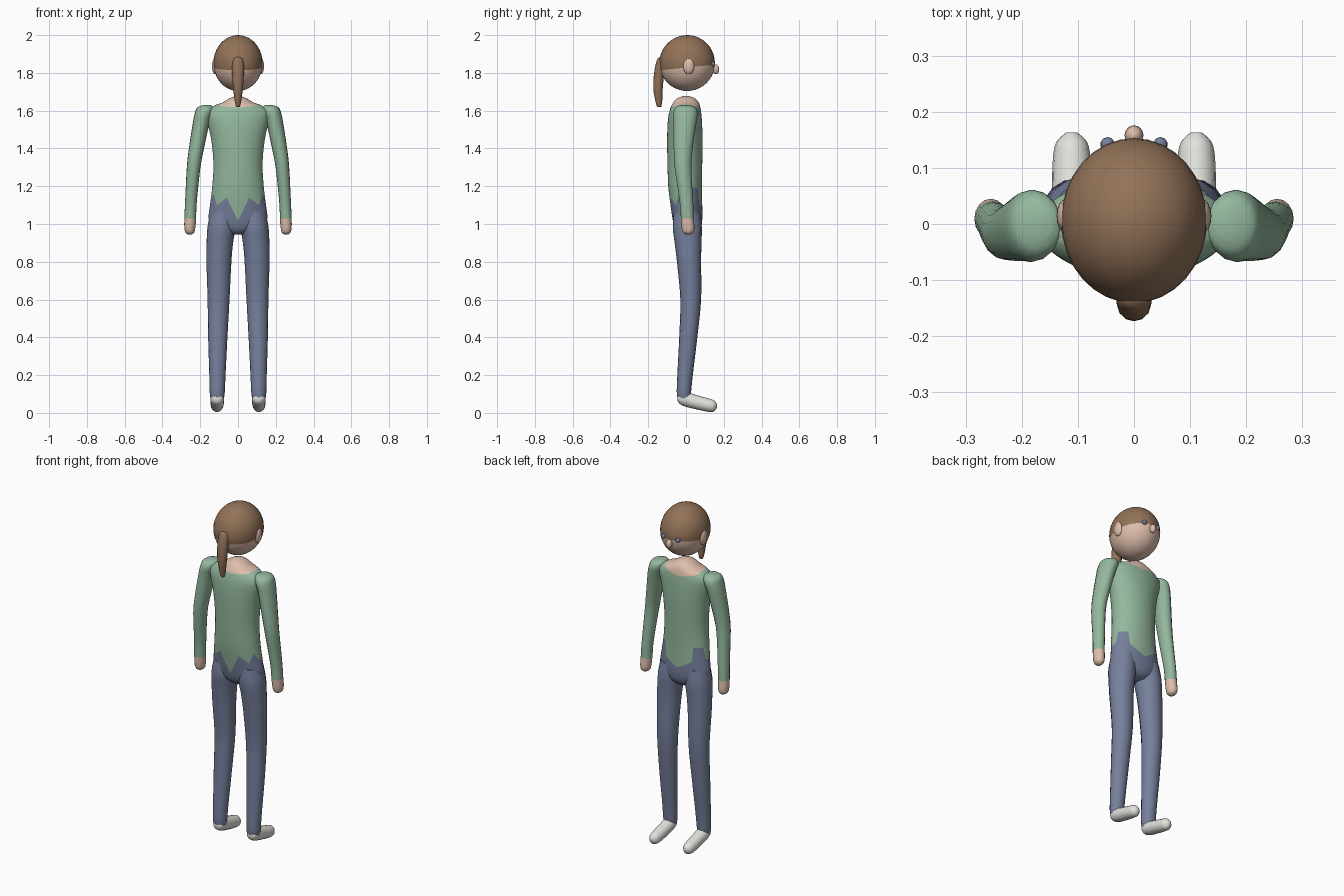
import bpy, bmesh, math
from mathutils import Vector

if "Cube" in bpy.data.objects:
    bpy.data.objects.remove(bpy.data.objects["Cube"])


def material(name, r, g, b):
    m = bpy.data.materials.new(name)
    lin = [((c / 255 + 0.055) / 1.055) ** 2.4 for c in (r, g, b)]
    m.diffuse_color = (*lin, 1)
    m.use_nodes = True
    m.node_tree.nodes["Principled BSDF"].inputs["Base Color"].default_value = m.diffuse_color
    return m


GREEN = material("shirt green", 148, 184, 158)
BLUE = material("trouser blue", 118, 128, 156)
SKIN = material("skin", 222, 190, 172)
HAIR = material("hair brown", 146, 114, 88)
WHITE = material("shoe white", 226, 227, 221)


def finish(name, bm, mats, angle=50):
    bmesh.ops.recalc_face_normals(bm, faces=bm.faces)
    me = bpy.data.meshes.new(name)
    bm.to_mesh(me)
    bm.free()
    for m in mats:
        me.materials.append(m)
    ob = bpy.data.objects.new(name, me)
    bpy.context.collection.objects.link(ob)
    bpy.ops.object.select_all(action='DESELECT')
    bpy.context.view_layer.objects.active = ob
    ob.select_set(True)
    bpy.ops.object.shade_smooth_by_angle(angle=math.radians(angle))
    return ob


def skin_rows(bm, rows, row_mats):
    """Bridge closed rows of points and cap both ends."""
    vs = [[bm.verts.new(p) for p in row] for row in rows]
    n = len(vs[0])
    for a, b, mi in zip(vs, vs[1:], row_mats):
        for i in range(n):
            j = (i + 1) % n
            bm.faces.new((a[i], a[j], b[j], b[i])).material_index = mi
    bm.faces.new(vs[0]).material_index = row_mats[0]
    bm.faces.new(vs[-1]).material_index = row_mats[-1]


def spline(keys, steps=4):
    """Catmull-Rom samples through tuples."""
    k = [Vector(a) for a in keys]
    out = []
    for i in range(len(k) - 1):
        p0, p1, p2, p3 = k[max(i - 1, 0)], k[i], k[i + 1], k[min(i + 2, len(k) - 1)]
        for s in range(steps):
            t = s / steps
            out.append(p1 + 0.5 * t * (p2 - p0 + t * (2 * p0 - 5 * p1 + 4 * p2 - p3
                                       + t * (3 * p1 - p0 - 3 * p2 + p3))))
    return out + [k[-1]]


def tube(name, keys, mats, side=1, rule=None, along_y=False, n=16):
    """Loft of ellipses; key = x, y, z, half width, half depth."""
    rings = spline(keys)
    rows = []
    for x, y, z, a, b in rings:
        row = []
        for i in range(n):
            t = math.tau * i / n
            u, v = a * math.cos(t), b * math.sin(t)
            row.append((side * (x + u), y, z + v) if along_y else (side * (x + u), y + v, z))
        rows.append(row)
    bm = bmesh.new()
    mi = [rule((p[2] + q[2]) / 2) if rule else 0 for p, q in zip(rings, rings[1:])]
    skin_rows(bm, rows, mi)
    return finish(name, bm, mats)


def ball(name, loc, size, mat, seg=16, rings=10):
    bm = bmesh.new()
    bmesh.ops.create_uvsphere(bm, u_segments=seg, v_segments=rings, radius=1)
    for v in bm.verts:
        v.co = Vector(loc) + Vector(a * b for a, b in zip(v.co, size))
    return finish(name, bm, [mat])


def lookup(table, x):
    if x <= table[0][0]:
        return table[0][1:]
    for a, b in zip(table, table[1:]):
        if x <= b[0]:
            t = (x - a[0]) / (b[0] - a[0])
            return [p + (q - p) * t for p, q in zip(a[1:], b[1:])]
    return table[-1][1:]


# Torso: trousers top, ragged hem, shirt and neck in one skin
profile = [tuple(v) for v in spline([  # z, half width, y centre, half depth
    (0.945, 0.06, 0.01, 0.04), (0.97, 0.115, 0.01, 0.066), (1.02, 0.155, 0.008, 0.078),
    (1.10, 0.148, 0.002, 0.084), (1.20, 0.136, -0.005, 0.089), (1.32, 0.130, -0.006, 0.092),
    (1.45, 0.142, -0.006, 0.094), (1.55, 0.165, -0.006, 0.090), (1.60, 0.172, -0.004, 0.083),
    (1.625, 0.135, -0.002, 0.076), (1.642, 0.085, 0, 0.068), (1.664, 0.048, 0, 0.05),
    (1.677, 0.015, 0, 0.018)])]
hem = [(0, 1.02), (24, 1.14), (48, 1.10), (66, 1.16), (84, 1.11), (102, 1.12),
       (108, 1.19), (138, 1.19), (144, 1.11), (180, 1.06)]  # degrees from the back
neckline = [(0, 1.617), (70, 1.632), (110, 1.632), (180, 1.60)]
N = 60
rows, row_mats = [], []
spans = [(0, 8), (1, 16), (2, 8)]
for mi, count in spans:
    for s in range(count + (mi == 2)):
        row = []
        for i in range(N):
            deg = 360 * i / N
            fold = min(deg, 360 - deg)
            cuts = [0.945, lookup(hem, fold)[0], lookup(neckline, fold)[0], 1.677]
            z = cuts[mi] + (cuts[mi + 1] - cuts[mi]) * s / count
            w, cy, d = lookup(profile, z)
            t = math.radians(deg)
            row.append((w * math.sin(t), cy - d * math.cos(t), z))
        rows.append(row)
        row_mats.append(mi)
bm = bmesh.new()
skin_rows(bm, rows, row_mats[:-1])
finish("torso", bm, [BLUE, GREEN, SKIN])

# Limbs, mirrored left and right
arm = [(0.165, -0.002, 1.629, 0.02, 0.025), (0.172, -0.002, 1.618, 0.043, 0.05),
       (0.180, -0.003, 1.59, 0.048, 0.064), (0.196, -0.006, 1.53, 0.044, 0.060),
       (0.220, -0.015, 1.40, 0.040, 0.050), (0.235, -0.016, 1.30, 0.036, 0.044),
       (0.249, 0.002, 1.12, 0.031, 0.036), (0.253, 0.007, 1.03, 0.031, 0.034),
       (0.255, 0.011, 0.98, 0.029, 0.034), (0.255, 0.012, 0.955, 0.023, 0.027),
       (0.255, 0.012, 0.944, 0.008, 0.010)]
leg = [(0.082, 0.006, 1.06, 0.065, 0.07), (0.088, 0.007, 0.98, 0.074, 0.077),
       (0.096, 0.011, 0.90, 0.070, 0.071), (0.101, 0.016, 0.80, 0.066, 0.064),
       (0.103, 0.025, 0.60, 0.058, 0.055), (0.107, 0.012, 0.40, 0.051, 0.048),
       (0.109, -0.005, 0.20, 0.043, 0.041), (0.110, -0.011, 0.11, 0.040, 0.038),
       (0.110, -0.010, 0.075, 0.035, 0.034)]
foot = [(0.110, -0.045, 0.078, 0.012, 0.012), (0.110, -0.035, 0.077, 0.028, 0.028),
        (0.110, -0.005, 0.073, 0.036, 0.039), (0.110, 0.05, 0.058, 0.036, 0.038),
        (0.111, 0.11, 0.043, 0.034, 0.036), (0.111, 0.145, 0.037, 0.028, 0.031),
        (0.111, 0.163, 0.038, 0.010, 0.012)]
for side, word in ((1, "right"), (-1, "left")):
    tube(word + "_arm", arm, [GREEN, SKIN], side, lambda z: int(z < 1.03))
    tube(word + "_leg", leg, [BLUE], side)
    tube(word + "_shoe", foot, [WHITE], side, along_y=True)
    ball(word + "_ear", (side * 0.121, 0.014, 1.836), (0.017, 0.031, 0.043), SKIN)
    ball(word + "_eye", (side * 0.047, 0.142, 1.847), (0.013, 0.013, 0.013), BLUE, 10, 8)
ball("nose", (0, 0.158, 1.819), (0.017, 0.018, 0.026), SKIN, 12, 8)

# Head with the hairline cut across it
bm = bmesh.new()
bmesh.ops.create_uvsphere(bm, u_segments=32, v_segments=20, radius=1)
for v in bm.verts:
    v.co = (v.co.x * 0.13, 0.006 + v.co.y * 0.147, 1.852 + v.co.z * 0.148)
origin, normal = Vector((0, 0, 1.828)), Vector((0, -0.1, 1))
bmesh.ops.bisect_plane(bm, geom=bm.verts[:] + bm.edges[:] + bm.faces[:],
                       plane_co=origin, plane_no=normal)
for f in bm.faces:
    f.material_index = int((f.calc_center_median() - origin).dot(normal) > 0)
finish("head", bm, [SKIN, HAIR])

# Ponytail
tube("ponytail", [(0, -0.125, 1.886, 0.010, 0.010), (0, -0.130, 1.868, 0.028, 0.024),
                  (0, -0.142, 1.80, 0.031, 0.027), (0, -0.148, 1.72, 0.026, 0.025),
                  (0, -0.144, 1.65, 0.017, 0.018), (0, -0.142, 1.62, 0.010, 0.011)], [HAIR], n=12)
